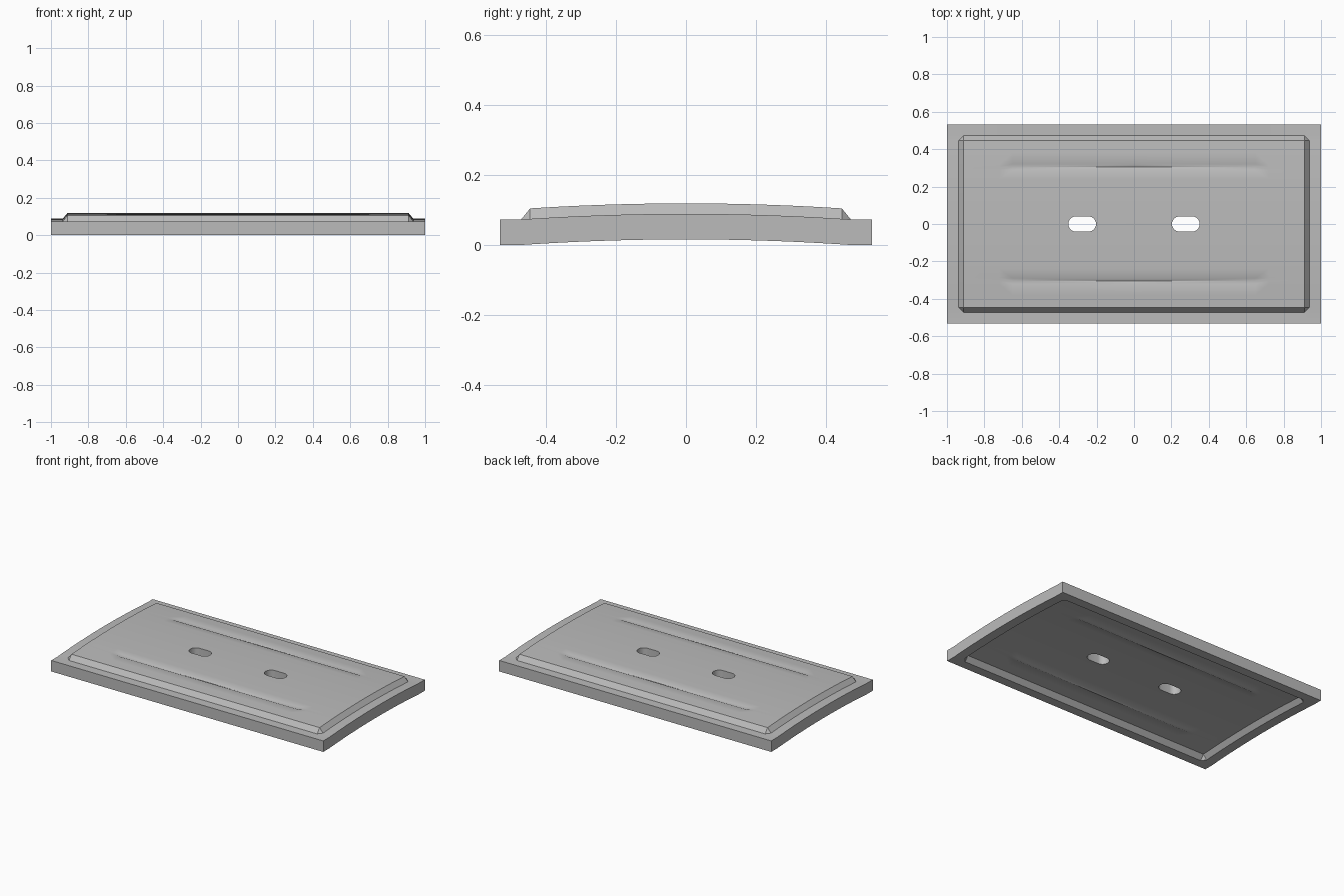
import bpy, bmesh, math

if "Cube" in bpy.data.objects:
    bpy.data.objects.remove(bpy.data.objects["Cube"])

HALF_X, HALF_Y = 1.0, 0.533
THICK, CROWN, RAISE = 0.073, 0.016, 0.03
FOOT_X, TOP_X = 0.937, 0.912
FOOT_Y, TOP_Y = 0.472, 0.446
GROOVE_Y, GROOVE_W, GROOVE_D = 0.305, 0.015, 0.007
GROOVE_END, GROOVE_FADE = 0.72, 0.07


def clamp(v):
    return max(0.0, min(1.0, v))


def height(x, y):
    """Crowned sheet with a stamped panel and two pressed grooves."""
    x, y = abs(x), abs(y)
    crown = CROWN * max(0.0, 1 - (y / FOOT_Y) ** 2)
    panel = RAISE * min(clamp((FOOT_X - x) / (FOOT_X - TOP_X)),
                        clamp((FOOT_Y - y) / (FOOT_Y - TOP_Y)))
    groove = GROOVE_D * clamp(1 - abs(y - GROOVE_Y) / GROOVE_W)
    groove *= clamp((GROOVE_END - x) / GROOVE_FADE)
    return crown + panel - groove


def mirrored(values):
    return sorted({s * v for v in values for s in (-1, 1)})


def make_object(name, bm):
    bmesh.ops.recalc_face_normals(bm, faces=bm.faces)
    mesh = bpy.data.meshes.new(name)
    bm.to_mesh(mesh)
    bm.free()
    obj = bpy.data.objects.new(name, mesh)
    bpy.context.collection.objects.link(obj)
    return obj


# Stamped plate: matching upper and lower sheets joined by the rim
xs = mirrored([0, GROOVE_END - GROOVE_FADE, GROOVE_END, TOP_X, FOOT_X, HALF_X])
ys = mirrored([0, 0.06, 0.12, 0.18, 0.24, GROOVE_Y - GROOVE_W, GROOVE_Y,
               GROOVE_Y + GROOVE_W, 0.38, TOP_Y, FOOT_Y, HALF_Y])
bm = bmesh.new()
for base in (0.0, THICK):
    grid = [[bm.verts.new((x, y, base + height(x, y))) for y in ys] for x in xs]
    for i in range(len(xs) - 1):
        for j in range(len(ys) - 1):
            a, b = grid[i][j], grid[i + 1][j]
            c, d = grid[i + 1][j + 1], grid[i][j + 1]
            # Split so that the panel corners are clipped on every side
            if (xs[i] + xs[i + 1]) * (ys[j] + ys[j + 1]) > 0:
                tris = ((a, b, d), (b, c, d))
            else:
                tris = ((a, b, c), (a, c, d))
            for tri in tris:
                bm.faces.new(tri)
bmesh.ops.bridge_loops(bm, edges=[e for e in bm.edges if e.is_boundary])
plate = make_object("stamped_plate", bm)

# Two rounded slots through the plate
bm = bmesh.new()
RADIUS, STRAIGHT, STEPS = 0.041, 0.033, 12
for cx in (-0.277, 0.277):
    ring = []
    for side in (1, -1):
        for k in range(STEPS + 1):
            t = math.pi * k / STEPS - math.pi / 2
            ring.append(bm.verts.new((cx + side * (STRAIGHT + RADIUS * math.cos(t)),
                                      side * RADIUS * math.sin(t), -0.1)))
    face = bm.faces.new(ring)
    extruded = bmesh.ops.extrude_face_region(bm, geom=[face])["geom"]
    bmesh.ops.translate(bm, vec=(0, 0, 0.4),
                        verts=[v for v in extruded if isinstance(v, bmesh.types.BMVert)])
cutter = make_object("slot_cutter", bm)
cutter.hide_render = True

bpy.context.view_layer.objects.active = plate
plate.select_set(True)
cut = plate.modifiers.new("slots", "BOOLEAN")
cut.operation = "DIFFERENCE"
cut.solver = "EXACT"
cut.object = cutter
bpy.ops.object.modifier_apply(modifier=cut.name)
bpy.data.objects.remove(cutter)

# Plain grey finish
grey = bpy.data.materials.new("plain_grey")
grey.use_nodes = True
colour = (0.5, 0.5, 0.5, 1)
grey.diffuse_color = colour
grey.node_tree.nodes["Principled BSDF"].inputs["Base Color"].default_value = colour
plate.data.materials.clear()
plate.data.materials.append(grey)
bpy.ops.object.shade_smooth_by_angle(angle=math.radians(30))
